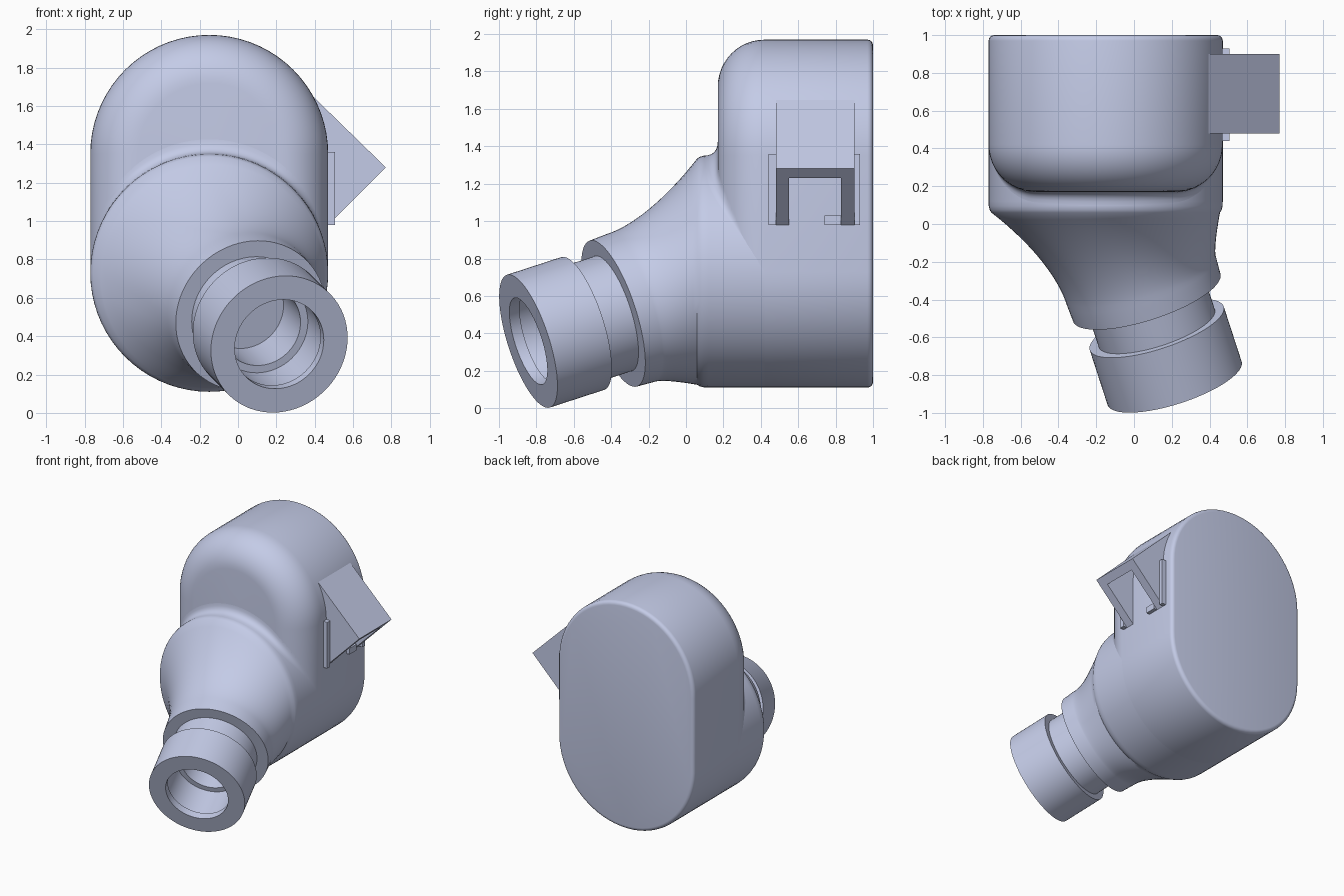
import bpy, bmesh, math
from mathutils import Vector

if "Cube" in bpy.data.objects:
    bpy.data.objects.remove(bpy.data.objects["Cube"])

mat = bpy.data.materials.new("pale blue grey")
mat.use_nodes = True
colour = (0.59, 0.64, 0.855, 1)
mat.diffuse_color = colour
mat.node_tree.nodes["Principled BSDF"].inputs["Base Color"].default_value = colour

N = 72
R = 0.62                      # housing end radius
CX, LOW, HIGH = -0.15, 0.73, 1.35
FRONT, EDGE = 0.17, 0.25      # housing front plane and its edge rounding


def finish(name, bm, smooth=True):
    bmesh.ops.recalc_face_normals(bm, faces=bm.faces)
    mesh = bpy.data.meshes.new(name)
    bm.to_mesh(mesh)
    bm.free()
    mesh.materials.append(mat)
    obj = bpy.data.objects.new(name, mesh)
    bpy.context.collection.objects.link(obj)
    if smooth:
        bpy.ops.object.select_all(action='DESELECT')
        obj.select_set(True)
        bpy.context.view_layer.objects.active = obj
        bpy.ops.object.shade_smooth_by_angle(angle=math.radians(32))
    return obj


def loft(name, rings, closed=True, smooth=True):
    """Skin a list of equal-length point rings; closed rings get end caps."""
    bm = bmesh.new()
    rows = [[bm.verts.new(p) for p in ring] for ring in rings]
    n = len(rows[0])
    for a, b in zip(rows, rows[1:]):
        for i in range(n if closed else n - 1):
            j = (i + 1) % n
            bm.faces.new((a[i], a[j], b[j], b[i]))
    if closed:
        bm.faces.new(rows[0])
        bm.faces.new(rows[-1])
    return finish(name, bm, smooth)


def prism(name, outline, y0, y1):
    """Extrude an x-z outline along y."""
    return loft(name, [[(x, y, z) for x, z in outline] for y in (y0, y1)], smooth=False)


def box(name, x0, x1, y0, y1, z0, z1):
    return prism(name, [(x0, z0), (x1, z0), (x1, z1), (x0, z1)], y0, y1)


def quadratic(a, b, c, t):
    return a * (1 - t) ** 2 + b * 2 * t * (1 - t) + c * t * t


# Housing: stadium block with a broad front rounding and a fine back rounding
def stadium(inset, y):
    pts, half = [], N // 2
    for centre, start in ((HIGH, 0), (LOW, math.pi)):
        for i in range(half + 1):
            a = start + math.pi * i / half
            pts.append((CX + (R - inset) * math.cos(a), y, centre + (R - inset) * math.sin(a)))
    return pts


def rounding(radius, y, sign, steps):
    arcs = [math.pi / 2 * i / steps for i in range(steps + 1)]
    return [stadium(radius * (1 - math.sin(a)), y + sign * radius * (1 - math.cos(a))) for a in arcs]


loft("housing", rounding(EDGE, FRONT, 1, 12) + rounding(0.03, 1.0, -1, 4)[::-1])

# Spout: tilted bored coupling, collar, and a flare into the housing's lower end
axis = Vector((0.325, -1, -0.325)).normalized()
mouth = Vector((0.215, -0.843, 0.358))
side = (Vector((1, 0, 0)) - axis * axis.x).normalized()
up = axis.cross(side)
angles = [2 * math.pi * i / N for i in range(N)]


def tilted(depth, r):
    return [mouth - axis * depth + (side * math.cos(a) + up * math.sin(a)) * r for a in angles]


def upright(y, r):
    return [Vector((CX + r * math.cos(a), y, LOW + r * math.sin(a))) for a in angles]


profile = [(0.62, 0.215), (0.32, 0.215), (0.32, 0.255), (0.06, 0.255), (0.06, 0.243),
           (0, 0.243), (0, 0.373), (0.32, 0.373), (0.32, 0.323), (0.5, 0.323),
           (0.5, 0.41), (0.6, 0.415)]
rings = [tilted(d, r) for d, r in profile]
start, end = rings[-1], upright(0.06, 0.605)
for k in range(1, 17):
    ring = []
    for p, q in zip(start, end):
        pull = min(0.25, 0.25 * ((q - p).length / 0.65) ** 2)
        ring.append(quadratic(p, p - axis * pull, q, k / 16))
    rings.append(ring)
rings += [upright(0.075, 0.614), upright(0.095, 0.619), upright(0.12, R), upright(0.42, R)]
loft("spout", rings)


# Blend between the spout's round shoulder and the housing front
def front_y(x, z):
    dist = math.hypot(x - CX, max(0, z - HIGH))
    depth = min(EDGE, max(0, R - dist))
    return FRONT + EDGE - math.sqrt(EDGE ** 2 - (EDGE - depth) ** 2)


blend = []
for i in range(49):
    turn = (i / 24 - 1)
    a = math.radians(72) * turn
    size = 0.075 * (1 - turn * turn) + 0.001

    def at(r):
        x, z = CX + r * math.sin(a), LOW + r * math.cos(a)
        return Vector((x, front_y(x, z), z))
    corner = at(R)
    blend.append([quadratic(corner - Vector((0, size, 0)), corner, at(R + size), t / 6)
                  for t in range(7)])
loft("shoulder_blend", blend, closed=False)

# Side hood: sloping roof on two triangular cheeks, open underneath
prism("hood_roof", [(0.38, 1.66), (0.77, 1.28), (0.72, 1.23), (0.38, 1.56)], 0.48, 0.90)
cheek = [(0.38, 1.66), (0.77, 1.28), (0.47, 0.98), (0.38, 0.98)]
for label, y0, y1 in (("front", 0.48, 0.55), ("back", 0.83, 0.90)):
    prism(label + "_hood_cheek", cheek, y0, y1)

# Mounting strips beside the hood and a small rib inside it
for label, y0, y1 in (("front", 0.44, 0.48), ("back", 0.90, 0.93)):
    box(label + "_hood_strip", 0.42, 0.505, y0, y1, 0.98, 1.36)
box("hood_rib", 0.42, 0.50, 0.74, 0.83, 0.98, 1.03)
